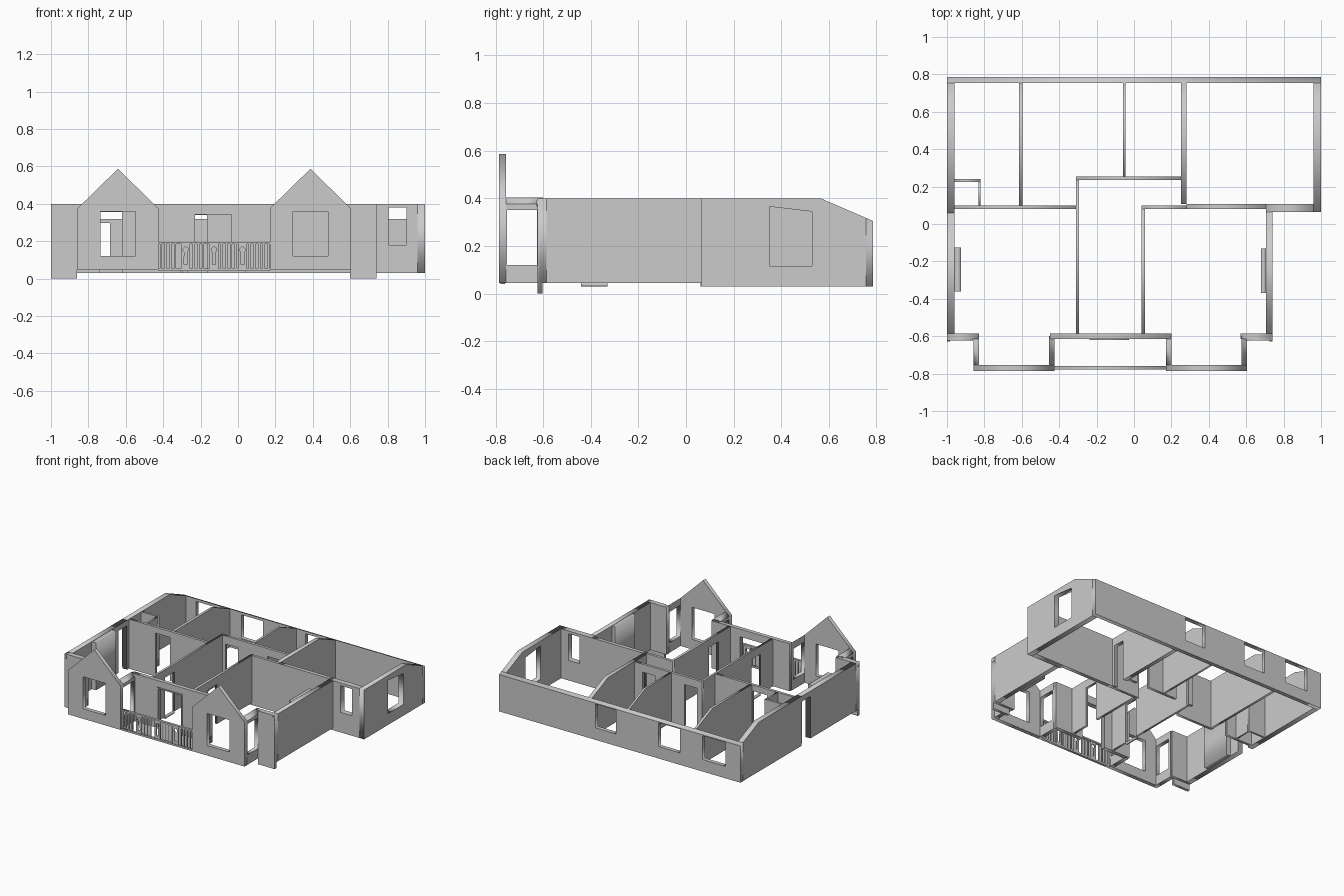
import bpy, math

if "Cube" in bpy.data.objects:
    bpy.data.objects.remove(bpy.data.objects["Cube"])

TOP, FB, BB = 0.40, 0.045, 0.03      # wall top, front base, back base


def roof_z(y):
    return TOP - (y - 0.565) * 0.095 / 0.22


def panel(name, axis, t0, t1, outline, holes=()):
    """Elevation outline with holes, extruded from t0 to t1 across the wall."""
    cu = bpy.data.curves.new(name, 'CURVE')
    cu.dimensions, cu.fill_mode, cu.extrude = '2D', 'BOTH', (t1 - t0) / 2
    for pts in [outline, *holes]:
        sp = cu.splines.new('POLY')
        sp.points.add(len(pts) - 1)
        for p, (u, v) in zip(sp.points, pts):
            p.co = (u, v, 0, 1)
        sp.use_cyclic_u = True
    tmp = bpy.data.objects.new(name + "_tmp", cu)
    bpy.context.scene.collection.objects.link(tmp)
    me = bpy.data.meshes.new_from_object(tmp)
    bpy.data.objects.remove(tmp)
    mid = (t0 + t1) / 2
    for v in me.vertices:
        u, w, t = v.co
        v.co = (u, mid - t, w) if axis == 'x' else (mid + t, u, w)
        if v.co.y > 0.565:                       # tops follow the rear roof slope
            v.co.z = min(v.co.z, roof_z(v.co.y))
    ob = bpy.data.objects.new(name, me)
    bpy.context.scene.collection.objects.link(ob)
    return ob


def rect(a, b, c, d):
    return [(a, c), (b, c), (b, d), (a, d)]


def wall(name, axis, t0, t1, a, b, base=FB, top=TOP, doors=(), windows=()):
    """Wall along axis from a to b; doors (u0,u1,top), windows (u0,u1,z0,z1)."""
    pts = [(a, base)]
    for d0, d1, dt in doors:
        if d0 > a:
            pts += [(d0, base), (d0, dt), (d1, dt), (d1, base)]
        else:
            pts = [(a, dt), (d1, dt), (d1, base)]
    pts += [(b, base), (b, top)]
    if axis == 'y' and b > 0.6:
        pts.append((0.565, top))
    pts.append((a, top))
    return panel(name, axis, t0, t1, pts, [rect(*w) for w in windows])


def box(name, x0, x1, y0, y1, z0, z1):
    return panel(name, 'x', y0, y1, rect(x0, x1, z0, z1))


# Outer walls
wall("back_wall", 'x', 0.755, 0.785, -1, 1, BB, 0.35,
     windows=[(-0.875, -0.685, 0.12, 0.298), (-0.50, -0.32, 0.12, 0.298), (0.03, 0.20, 0.12, 0.298)])
wall("left_back_wall", 'y', -1, -0.96, 0.06, 0.755, BB)
wall("left_front_wall", 'y', -1, -0.96, -0.585, 0.06,
     doors=[(-0.045, 0.055, 0.36)])
wall("right_back_wall", 'y', 0.96, 1, 0.065, 0.755, BB, windows=[(0.35, 0.53, 0.115, 0.365)])
wall("right_room_front_wall", 'x', 0.065, 0.108, 0.705, 0.96, BB, windows=[(0.805, 0.90, 0.18, 0.38)])
wall("right_front_wall", 'y', 0.705, 0.74, -0.585, 0.065)
wall("porch_wall", 'x', -0.615, -0.585, -0.45, 0.20, doors=[(-0.235, -0.03, 0.35)])

# Inner walls
wall("right_room_inner_wall", 'x', 0.08, 0.108, 0.28, 0.705, BB)
wall("corridor_south_wall", 'x', 0.08, 0.10, 0.04, 0.28, BB)
wall("corridor_north_wall", 'x', 0.235, 0.255, -0.31, 0.25, BB,
     doors=[(-0.27, -0.165, 0.34), (0.08, 0.18, 0.34)])
wall("left_cross_wall", 'x', 0.08, 0.10, -0.96, -0.31, BB, doors=[(-0.74, -0.62, 0.355)])
wall("hall_left_wall", 'y', -0.31, -0.295, -0.585, 0.235, doors=[(-0.44, -0.33, 0.34)])
wall("hall_right_wall", 'y', 0.04, 0.058, -0.585, 0.08, doors=[(-0.44, -0.33, 0.34)])
wall("partition_left", 'y', -0.615, -0.597, 0.10, 0.755, BB)
wall("partition_middle", 'y', -0.06, -0.045, 0.255, 0.755, BB)
wall("partition_right", 'y', 0.25, 0.28, 0.108, 0.755, BB, doors=[(0.125, 0.22, 0.34)])
wall("closet_wall", 'x', 0.225, 0.24, -0.96, -0.82, BB)
wall("closet_side", 'y', -0.832, -0.82, 0.10, 0.225, BB)

# Chimney breasts and door sill
box("chimney_left", -0.96, -0.925, -0.36, -0.125, FB, TOP)
box("chimney_right", 0.68, 0.705, -0.37, -0.13, FB, TOP)
box("door_sill", -0.31, -0.295, -0.44, -0.33, BB, FB)

# Front corner walls, facing panels and small brackets
for side, w0, w1, p0, p1, bx in (("left", -1, -0.83, -1, -0.86, -1),
                                 ("right", 0.57, 0.74, 0.60, 0.74, 0.725)):
    box("corner_wall_" + side, w0, w1, -0.615, -0.585, FB, TOP)
    box("corner_panel_" + side, p0, p1, -0.623, -0.603, 0, TOP)
    box("corner_bracket_" + side, bx, bx + 0.015, -0.627, -0.60, 0.365, 0.39)

# Gabled bays
for side, c in (("left", -0.642), ("right", 0.387)):
    h = 0.217
    panel("bay_gable_" + side, 'x', -0.785, -0.755,
          [(c - h, FB), (c + h, FB), (c + h, 0.375), (c, 0.587), (c - h, 0.375)],
          [rect(c - 0.093, c + 0.093, 0.12, 0.36)])
    for s in (-1, 1):
        outer, inner = c + s * h, c + s * (h - 0.03)
        ob = wall("bay_side_" + side, 'y', min(outer, inner), max(outer, inner), -0.755, -0.60,
                  FB, 0.375, windows=[(-0.752, -0.625, 0.12, 0.35)])
        for v in ob.data.vertices:               # bevel the top along the gable pitch
            if v.co.z > 0.37 and abs(v.co.x - inner) < 0.01:
                v.co.z += 0.029

# Front door frame
panel("door_frame", 'x', -0.621, -0.585,
      [(-0.237, FB), (-0.229, FB), (-0.229, 0.343), (-0.036, 0.343), (-0.036, FB),
       (-0.028, FB), (-0.028, 0.352), (-0.237, 0.352)])

# Porch railing with pierced boards
box("top_rail", -0.425, 0.17, -0.778, -0.76, 0.184, 0.196)
box("bottom_rail", -0.425, 0.17, -0.778, -0.76, 0.04, 0.053)
boards = (-0.28, -0.128, 0.024)
for c in boards:
    key = [(c + 0.014 * math.cos(a), 0.155 + 0.014 * math.sin(a))
           for a in (math.radians(-60 + 30 * i) for i in range(11))]
    key += [(c - 0.008, 0.075), (c + 0.008, 0.075)]
    panel("pierced_board", 'x', -0.774, -0.764, rect(c - 0.024, c + 0.024, 0.053, 0.184), [key])
for i in range(24):
    x = -0.412 + i * 0.025
    if all(abs(x - c) > 0.034 for c in boards) and x < 0.166:
        box("baluster", x - 0.006, x + 0.006, -0.774, -0.764, 0.053, 0.184)
